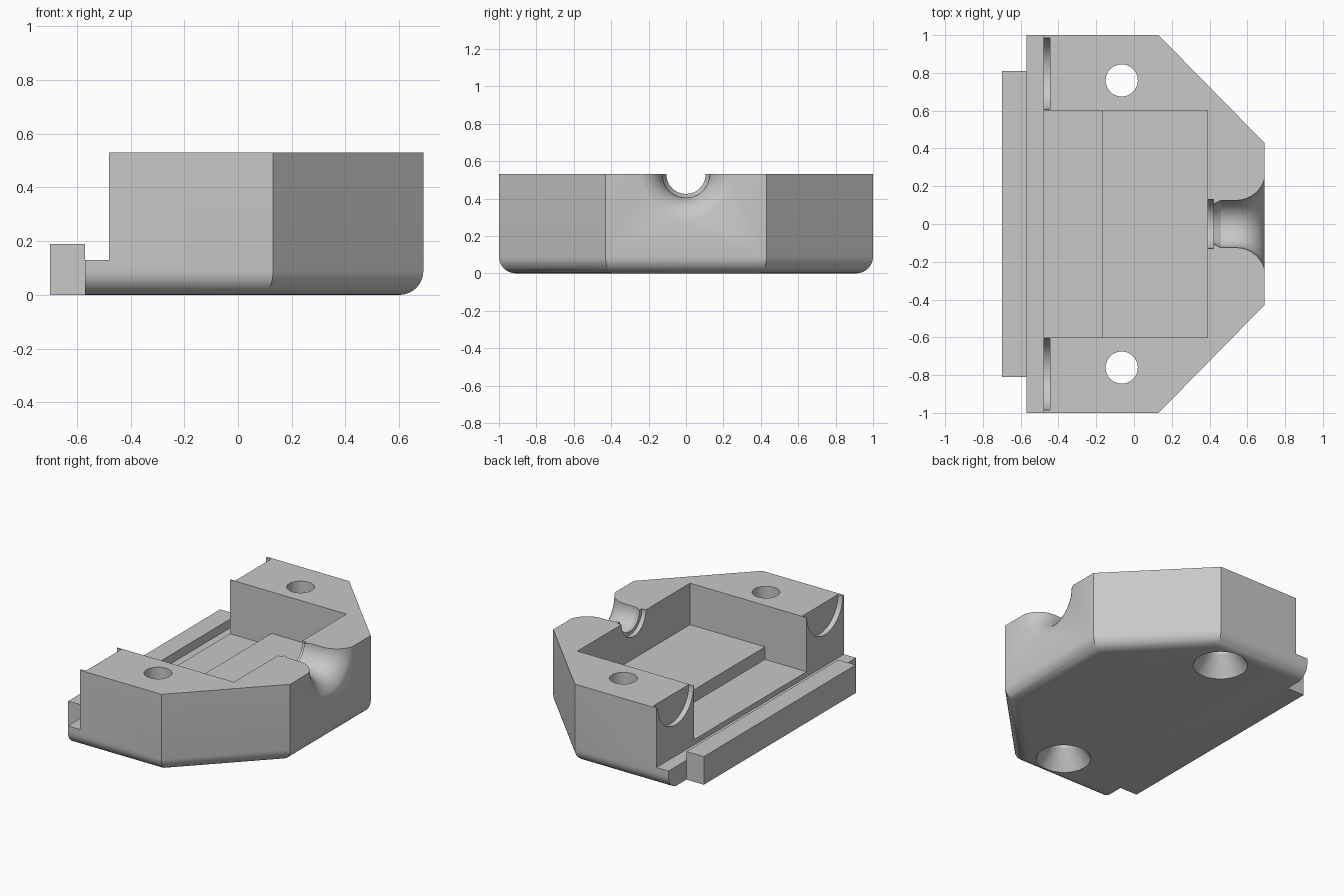
import bpy, bmesh
from math import sin, cos, asin, pi, radians
from mathutils import Matrix

if "Cube" in bpy.data.objects:
    bpy.data.objects.remove(bpy.data.objects["Cube"])

grey = bpy.data.materials.new("light grey")
grey.use_nodes = True
grey.diffuse_color = (0.58, 0.58, 0.58, 1)
grey.node_tree.nodes["Principled BSDF"].inputs["Base Color"].default_value = (0.58, 0.58, 0.58, 1)

HEIGHT = 0.53
BACK, STEP, FRONT = -0.57, -0.48, 0.69   # main stations along x


def finish(bm, name):
    bmesh.ops.recalc_face_normals(bm, faces=bm.faces)
    mesh = bpy.data.meshes.new(name)
    bm.to_mesh(mesh)
    bm.free()
    mesh.materials.append(grey)
    obj = bpy.data.objects.new(name, mesh)
    bpy.context.collection.objects.link(obj)
    return obj


def box(name, x, y, z):
    bm = bmesh.new()
    bmesh.ops.create_cube(bm, size=1)
    for v in bm.verts:
        v.co = [lo + (c + 0.5) * (hi - lo) for c, (lo, hi) in zip(v.co, (x, y, z))]
    return finish(bm, name)


def turned(name, profile, matrix, sides=64):
    """Solid of revolution around local z from (height, radius) pairs."""
    bm = bmesh.new()
    rings = [[bm.verts.new((r * cos(2 * pi * i / sides), r * sin(2 * pi * i / sides), h))
              for i in range(sides)] for h, r in profile]
    for a, b in zip(rings, rings[1:]):
        for i in range(sides):
            j = (i + 1) % sides
            bm.faces.new((a[i], a[j], b[j], b[i]))
    bm.faces.new(rings[0])
    bm.faces.new(rings[-1])
    bm.transform(matrix)
    return finish(bm, name)


def cut(target, cutter):
    mod = target.modifiers.new("cut", "BOOLEAN")
    mod.operation = "DIFFERENCE"
    mod.solver = "EXACT"
    mod.object = cutter
    bpy.context.view_layer.objects.active = target
    bpy.ops.object.modifier_apply(modifier=mod.name)
    bpy.data.objects.remove(cutter)


# Body: six-sided block with rounded lower edges, square at the back
outline = [(BACK, -1), (0.13, -1), (FRONT, -0.43), (FRONT, 0.43), (0.13, 1), (BACK, 1)]
bm = bmesh.new()
base = bm.faces.new([bm.verts.new((x, y, 0)) for x, y in outline])
top = bmesh.ops.extrude_face_region(bm, geom=[base], use_keep_orig=True)["geom"]
for v in top:
    if isinstance(v, bmesh.types.BMVert):
        v.co.z = HEIGHT
bmesh.ops.recalc_face_normals(bm, faces=bm.faces)
rounded = [e for e in bm.edges if all(v.co.z < 0.01 for v in e.verts)
           and any(v.co.x > BACK + 0.01 for v in e.verts)]
bmesh.ops.bevel(bm, geom=rounded, offset=0.09, offset_type="OFFSET", segments=8,
                profile=0.5, affect="EDGES")
body = finish(bm, "body")

# Back ledge and two-level pocket
cut(body, box("ledge_cut", (-0.8, STEP), (-1.2, 1.2), (0.13, 0.8)))
cut(body, box("pocket_low_cut", (-0.6, -0.17), (-0.6, 0.6), (0.165, 0.8)))
cut(body, box("pocket_high_cut", (-0.3, 0.39), (-0.6, 0.6), (0.25, 0.8)))

# Round recesses in the back faces and countersunk screw holes
along_x = Matrix.Translation((0, 0, HEIGHT)) @ Matrix.Rotation(radians(90), 4, "Y")
for side in (-1, 1):
    cut(body, turned("recess_cut", [(-0.6, 0.19), (-0.445, 0.19)],
                     Matrix.Translation((0, side * 0.795, 0)) @ along_x))
    cut(body, turned("screw_cut", [(-0.02, 0.183), (0.13, 0.085), (0.7, 0.085)],
                     Matrix.Translation((-0.065, side * 0.76, 0))))

# Cable channel with a lip and a flared mouth
start, radius, flare = 0.54, 0.125, 0.157
sweep = asin((FRONT - start) / flare)
mouth = [(start + flare * sin(sweep * i / 10), radius + flare * (1 - cos(sweep * i / 10)))
         for i in range(11)]
channel = [(0.35, 0.13), (0.42, 0.13), (0.42, 0.105), (0.46, radius)] + mouth
channel.append((0.75, mouth[-1][1] + 0.05))
cut(body, turned("channel_cut", channel, along_x))

# Rail along the back
rail = box("back_rail", (-0.7, BACK), (-0.81, 0.81), (0, 0.19))

# Smooth curved faces, keep edges sharp
bpy.ops.object.select_all(action="DESELECT")
body.select_set(True)
bpy.context.view_layer.objects.active = body
bpy.ops.object.shade_smooth_by_angle(angle=radians(25))
